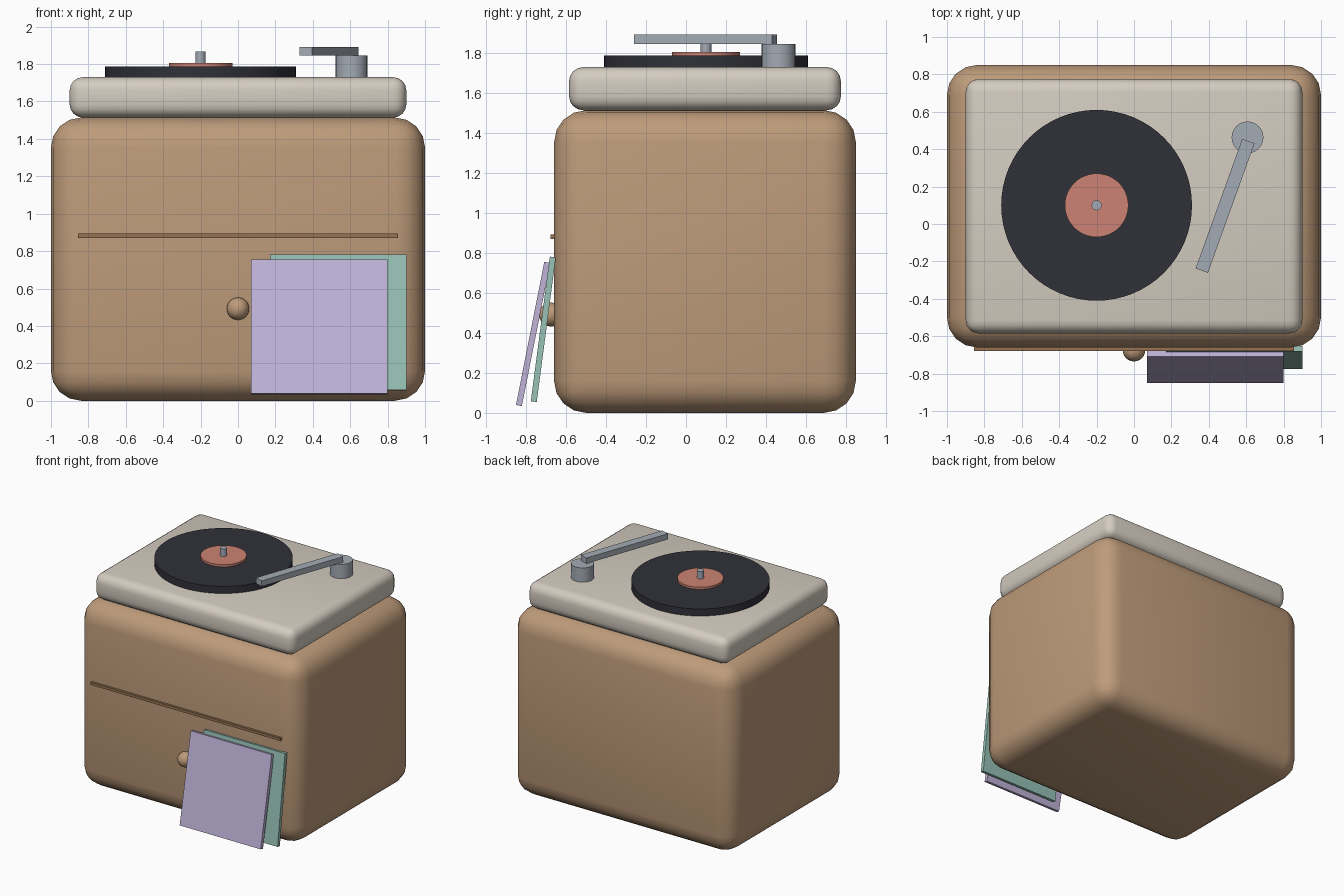
import bpy, math

if "Cube" in bpy.data.objects:
    bpy.data.objects.remove(bpy.data.objects["Cube"])


def srgb(r, g, b):
    lin = [(c / 255 / 12.92) if c < 10 else ((c / 255 + 0.055) / 1.055) ** 2.4 for c in (r, g, b)]
    return (*lin, 1.0)


def material(name, r, g, b):
    m = bpy.data.materials.new(name)
    m.diffuse_color = srgb(r, g, b)
    m.use_nodes = True
    m.node_tree.nodes["Principled BSDF"].inputs["Base Color"].default_value = m.diffuse_color
    return m


WOOD = material("tan wood", 190, 155, 122)
DARK_WOOD = material("dark wood", 150, 114, 82)
CREAM = material("cream", 212, 204, 192)
BLACK = material("vinyl black", 48, 48, 57)
RED = material("label red", 204, 130, 115)
METAL = material("grey metal", 164, 171, 181)
PURPLE = material("sleeve purple", 192, 180, 216)
GREEN = material("sleeve green", 151, 193, 181)


def finish(name, mat, smooth=False):
    ob = bpy.context.object
    ob.name = name
    ob.data.materials.append(mat)
    if smooth:
        bpy.ops.object.shade_smooth_by_angle(angle=math.radians(40))
    return ob


def box(name, mat, centre, size, rot=(0, 0, 0), bevel=0.0):
    bpy.ops.mesh.primitive_cube_add(size=1, location=centre, rotation=rot)
    ob = bpy.context.object
    ob.scale = size
    bpy.ops.object.transform_apply(location=False, rotation=False, scale=True)
    if bevel:
        mod = ob.modifiers.new("rounding", 'BEVEL')
        mod.width, mod.segments = bevel, 4
        bpy.ops.object.modifier_apply(modifier=mod.name)
    return finish(name, mat, bool(bevel))


def disc(name, mat, x, y, z0, z1, radius, sides):
    bpy.ops.mesh.primitive_cylinder_add(vertices=sides, radius=radius, depth=z1 - z0,
                                        location=(x, y, (z0 + z1) / 2))
    return finish(name, mat, True)


# Rounded cabinet and the player deck on top
box("cabinet", WOOD, (0, 0.095, 0.757), (2, 1.51, 1.514), bevel=0.16)
box("deck", CREAM, (0, 0.095, 1.622), (1.8, 1.36, 0.216), bevel=0.07)

# Drawer line and knob on the front
box("drawer_line", DARK_WOOD, (0, -0.665, 0.882), (1.71, 0.026, 0.022))
bpy.ops.mesh.primitive_uv_sphere_add(segments=24, ring_count=12, radius=0.06,
                                     location=(0, -0.675, 0.492))
finish("knob", WOOD, True)

# Record with label and spindle
disc("record", BLACK, -0.2, 0.1, 1.73, 1.788, 0.51, 64)
disc("record_label", RED, -0.2, 0.1, 1.78, 1.806, 0.17, 48)
disc("spindle", METAL, -0.2, 0.1, 1.78, 1.866, 0.027, 16)

# Tonearm pivot and arm
disc("tonearm_base", METAL, 0.607, 0.463, 1.72, 1.846, 0.085, 24)
box("tonearm", METAL, (0.487, 0.097, 1.869), (0.07, 0.736, 0.046),
    rot=(0, 0, math.radians(-19.8)))

# Two record sleeves leaning on the cabinet
box("green_sleeve", GREEN, (0.535, -0.714, 0.418), (0.73, 0.03, 0.73),
    rot=(math.radians(-7.5), 0, 0))
box("purple_sleeve", PURPLE, (0.435, -0.765, 0.395), (0.73, 0.03, 0.73),
    rot=(math.radians(-11.2), 0, 0))
